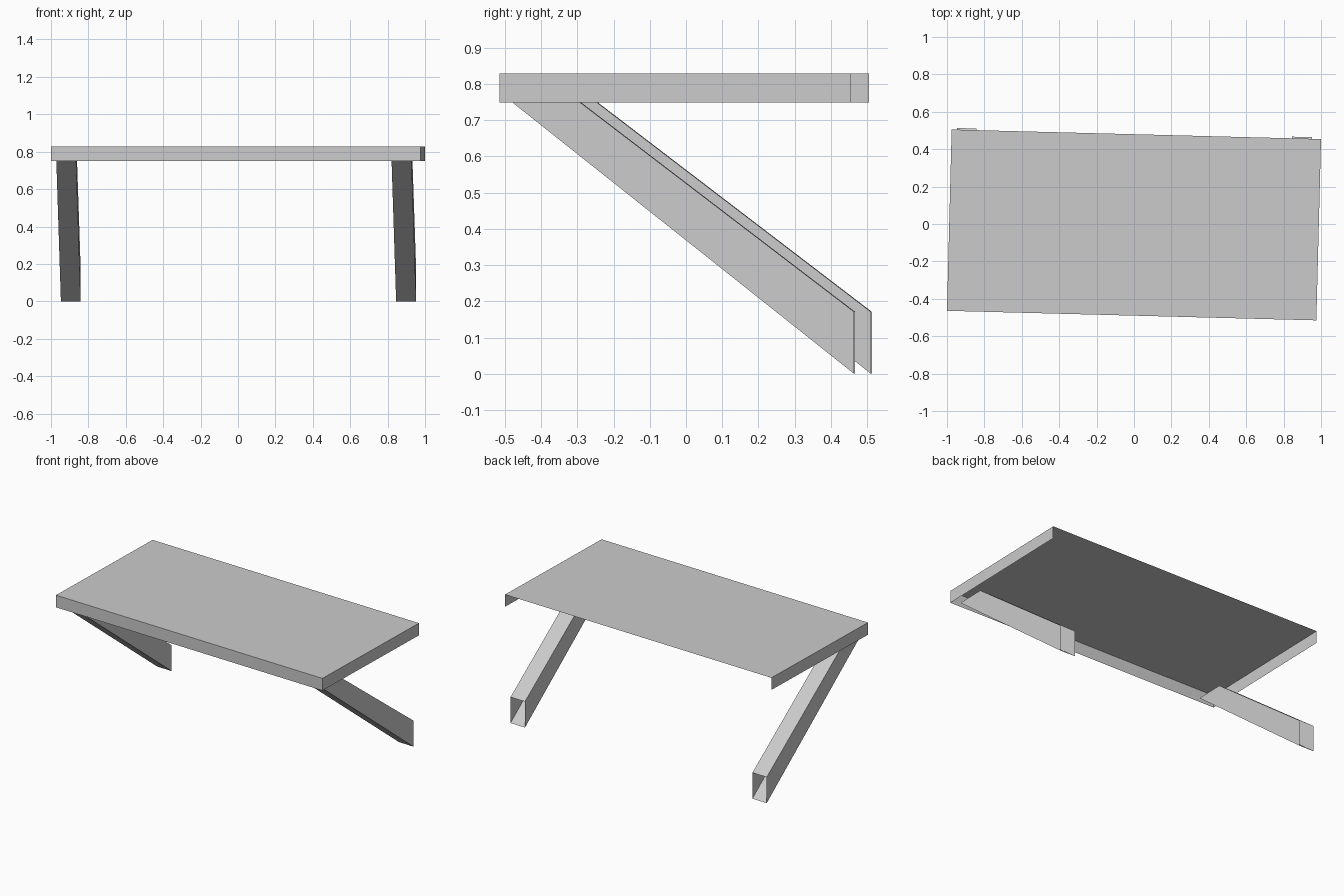
import bpy, bmesh, math
from mathutils import Matrix

if "Cube" in bpy.data.objects:
    bpy.data.objects.remove(bpy.data.objects["Cube"])

grey = bpy.data.materials.new("light grey")
grey.diffuse_color = (0.6, 0.6, 0.6, 1)
grey.use_nodes = True
grey.node_tree.nodes["Principled BSDF"].inputs["Base Color"].default_value = grey.diffuse_color

# the whole bench is turned slightly about z
TURN = Matrix.Translation((0, -0.005, 0)) @ Matrix.Rotation(math.radians(-1.48), 4, 'Z')


def finish(name, bm):
    bm.transform(TURN)
    mesh = bpy.data.meshes.new(name)
    bm.to_mesh(mesh)
    bm.free()
    mesh.materials.append(grey)
    bpy.context.collection.objects.link(bpy.data.objects.new(name, mesh))


# table top: thin shell, open at the bottom and the back
bm = bmesh.new()
bmesh.ops.create_cube(bm, size=1)
bmesh.ops.scale(bm, vec=(1.9755, 0.9695, 0.08), verts=bm.verts)
bmesh.ops.translate(bm, vec=(0, 0, 0.789), verts=bm.verts)
bm.normal_update()
open_faces = [f for f in bm.faces if f.normal.z < -0.5 or f.normal.y > 0.5]
bmesh.ops.delete(bm, geom=open_faces, context='FACES')
finish("table_top", bm)

# slanted legs: open-ended tubes from a (y, z) side profile
PROFILE = [(-0.45, 0.749), (-0.263, 0.749), (0.4935, 0.171), (0.4935, 0)]


def leg(name, x0, x1):
    bm = bmesh.new()
    a = [bm.verts.new((x0, y, z)) for y, z in PROFILE]
    b = [bm.verts.new((x1, y, z)) for y, z in PROFILE]
    bm.faces.new(a[::-1])                        # left side
    bm.faces.new(b)                              # right side
    bm.faces.new((a[1], a[2], b[2], b[1]))       # upper side
    bm.faces.new((a[3], a[0], b[0], b[3]))       # under side
    bmesh.ops.recalc_face_normals(bm, faces=bm.faces)
    bm.normal_update()
    if bm.faces[:][1].normal.x < 0:
        bmesh.ops.reverse_faces(bm, faces=bm.faces)
    finish(name, bm)


leg("left_leg", -0.96, -0.854)
leg("right_leg", 0.833, 0.94)
